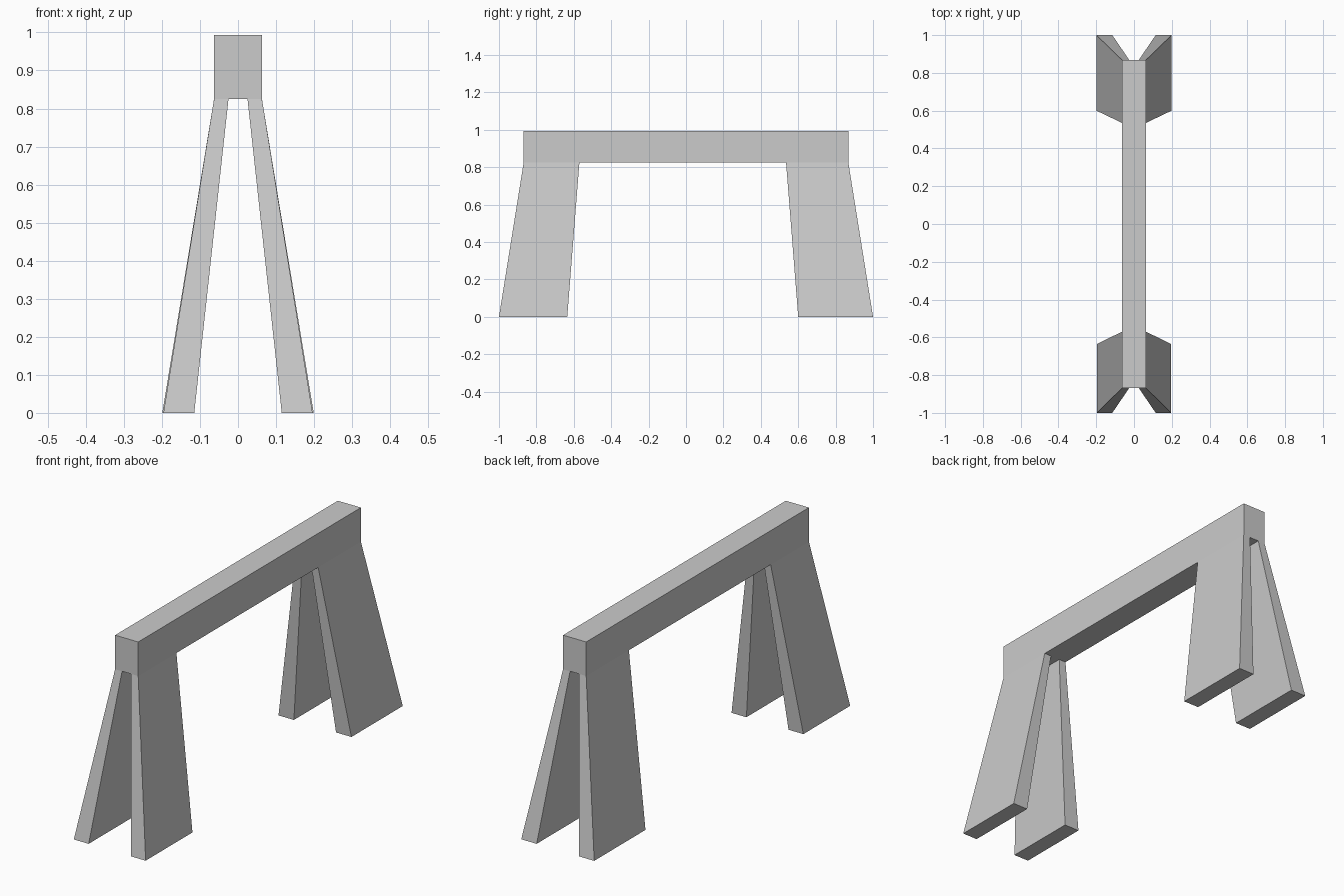
import bpy
import bmesh

if "Cube" in bpy.data.objects:
    bpy.data.objects.remove(bpy.data.objects["Cube"])

BEAM_HALF_X, BEAM_HALF_Y = 0.063, 0.868
BEAM_BOTTOM, BEAM_TOP = 0.825, 0.993


def tapered_block(name, bottom, top, z0, z1):
    """Block between two rectangles given as (x0, x1, y0, y1)."""
    bm = bmesh.new()
    rings = []
    for (x0, x1, y0, y1), z in ((bottom, z0), (top, z1)):
        rings.append([bm.verts.new((x, y, z))
                      for x, y in ((x0, y0), (x1, y0), (x1, y1), (x0, y1))])
    low, high = rings
    bm.faces.new(low[::-1])
    bm.faces.new(high)
    for i in range(4):
        j = (i + 1) % 4
        bm.faces.new((low[i], low[j], high[j], high[i]))
    bmesh.ops.recalc_face_normals(bm, faces=bm.faces)
    mesh = bpy.data.meshes.new(name)
    bm.to_mesh(mesh)
    bm.free()
    obj = bpy.data.objects.new(name, mesh)
    bpy.context.collection.objects.link(obj)
    return obj


# Top beam
beam = (-BEAM_HALF_X, BEAM_HALF_X, -BEAM_HALF_Y, BEAM_HALF_Y)
tapered_block("top_beam", beam, beam, BEAM_BOTTOM, BEAM_TOP)

# Splayed plank legs, one pair per end, mirrored across x
leg_pairs = (
    ("front_legs", (0.115, 0.196, -1.0, -0.635),
     (0.025, BEAM_HALF_X, -BEAM_HALF_Y, -0.57)),
    ("back_legs", (0.115, 0.199, 0.6, 1.0),
     (0.025, BEAM_HALF_X, 0.535, BEAM_HALF_Y)),
)
for name, foot, head in leg_pairs:
    legs = tapered_block(name, foot, head, 0.0, BEAM_BOTTOM)
    mirror = legs.modifiers.new("mirror_sides", 'MIRROR')
    mirror.use_axis[0] = True
